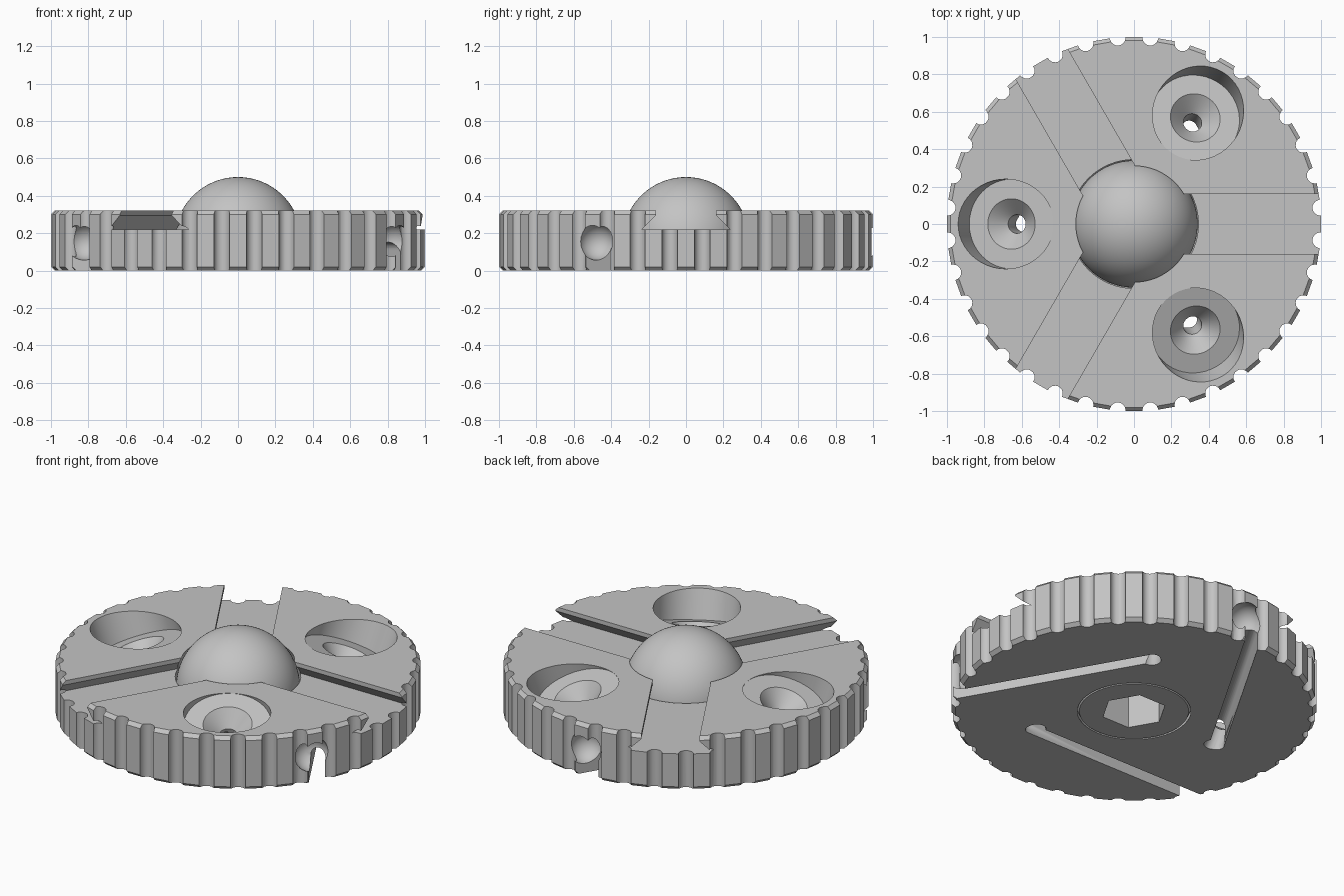
import bpy, bmesh
from math import sin, cos, pi, radians, sqrt
from mathutils import Matrix, Vector

default = bpy.data.objects.get("Cube")
if default:
    bpy.data.objects.remove(default, do_unlink=True)

THICK = 0.32
MID = THICK / 2
BALL_R = 0.34
ARMS = [Matrix.Rotation(radians(a), 4, 'Z') for a in (0, 120, 240)]

grey = bpy.data.materials.new("plain grey")
grey.use_nodes = True
GREY = (0.55, 0.55, 0.55, 1)
grey.diffuse_color = GREY
grey.node_tree.nodes["Principled BSDF"].inputs["Base Color"].default_value = GREY


def polar(deg, r, z=0):
    return Vector((r * cos(radians(deg)), r * sin(radians(deg)), z))


def lathe(profile, sides, matrix=Matrix(), start=0):
    """Solid of revolution from (radius, height) points."""
    bm = bmesh.new()
    verts = [bm.verts.new(polar(start, r, z)) for r, z in profile]
    edges = [bm.edges.new(pair) for pair in zip(verts, verts[1:])]
    bmesh.ops.spin(bm, geom=verts + edges, cent=(0, 0, 0), axis=(0, 0, 1),
                   angle=2 * pi, steps=sides)
    bmesh.ops.remove_doubles(bm, verts=bm.verts, dist=1e-5)
    bm.transform(matrix)
    return bm


def prism(outline, x0, x1):
    """Extrude a (y, z) outline along x."""
    bm = bmesh.new()
    face = bm.faces.new([bm.verts.new((x0, y, z)) for y, z in outline])
    ext = bmesh.ops.extrude_face_region(bm, geom=[face])
    moved = [v for v in ext["geom"] if isinstance(v, bmesh.types.BMVert)]
    bmesh.ops.translate(bm, verts=moved, vec=(x1 - x0, 0, 0))
    return bm


def hull(centres, radius):
    """Convex skin around equal spheres."""
    bm = bmesh.new()
    for c in centres:
        bmesh.ops.create_uvsphere(bm, u_segments=20, v_segments=12, radius=radius,
                                  matrix=Matrix.Translation(c))
    bmesh.ops.delete(bm, geom=bm.faces[:] + bm.edges[:], context='EDGES_FACES')
    out = bmesh.ops.convex_hull(bm, input=bm.verts[:])
    bmesh.ops.delete(bm, geom=[v for v in bm.verts if not v.link_faces], context='VERTS')
    return bm


def make(name, bm, copies=(Matrix(),)):
    """Turn a bmesh into an object holding one or more placed copies."""
    bmesh.ops.recalc_face_normals(bm, faces=bm.faces)
    single = bpy.data.meshes.new(name + "_single")
    bm.to_mesh(single)
    bm.free()
    joined = bmesh.new()
    for m in copies:
        part = single.copy()
        part.transform(m)
        joined.from_mesh(part)
        bpy.data.meshes.remove(part)
    mesh = bpy.data.meshes.new(name)
    joined.to_mesh(mesh)
    joined.free()
    bpy.data.meshes.remove(single)
    mesh.materials.append(grey)
    obj = bpy.data.objects.new(name, mesh)
    bpy.context.collection.objects.link(obj)
    return obj


def activate(obj):
    bpy.ops.object.select_all(action='DESELECT')
    obj.select_set(True)
    bpy.context.view_layer.objects.active = obj


def carve(target, cutter):
    """Subtract the cutter, then discard it."""
    cutter.hide_render = True
    mod = target.modifiers.new(cutter.name, 'BOOLEAN')
    mod.operation = 'DIFFERENCE'
    mod.solver = 'EXACT'
    mod.object = cutter
    activate(target)
    bpy.ops.object.modifier_apply(modifier=mod.name)
    bpy.data.objects.remove(cutter, do_unlink=True)


def finish(obj):
    activate(obj)
    bpy.ops.object.shade_smooth_by_angle(angle=radians(30))


# Disc body with chamfered rim; its corners sit inside the grip notches
R = 1 / cos(radians(5))
body = make("disc_body", lathe(
    [(0, 0), (R - 0.02, 0), (R, 0.02), (R, THICK - 0.02), (R - 0.02, THICK), (0, THICK)],
    36, start=5))

# Spherical seat through the middle
carve(body, make("ball_seat", lathe(
    [(0.35 * sin(pi * i / 32), MID - 0.35 * cos(pi * i / 32)) for i in range(33)], 64)))

# Dovetail slots, open at the rim
half = [(0.235, 0.22), (0.16, 0.295), (0.16, 0.4)]
dovetail = half + [(-y, z) for y, z in reversed(half)]
carve(body, make("dovetail_slots", prism(dovetail, 0.2, 1.2), ARMS))

# Tilted counterbores with countersunk screw holes, between the slots
tilt = Matrix.Translation((0.655, 0, 0.237)) @ Matrix.Rotation(radians(20), 4, 'Y')
screw = [(0, -0.5), (0.05, -0.5), (0.05, -0.085), (0.135, 0), (0.24, 0), (0.24, 0.4), (0, 0.4)]
between = [m @ Matrix.Rotation(radians(60), 4, 'Z') for m in ARMS]
carve(body, make("screw_recesses", lathe(screw, 48, tilt), between))

# Underside channels from each screw hole out to the rim
inner, outer = polar(60, 0.59), polar(331.5, 0.97)
outer += (outer - inner).normalized() * 0.25
ends = [p + Vector((0, 0, z)) for p in (inner, outer) for z in (-0.1, 0.11)]
carve(body, make("channels", hull(ends, 0.042), ARMS))

# Round pockets where the channels leave the rim
carve(body, make("rim_pockets", hull([polar(330, 0.95, 0.155)], 0.1), ARMS))

# Grip notches around the rim
notch = lathe([(0, -0.1), (0.042, -0.1), (0.042, 0.5), (0, 0.5)], 20,
              Matrix.Translation((1, 0, 0)))
carve(body, make("grip_notches", notch,
                 [Matrix.Rotation(radians(5 + 10 * i), 4, 'Z') for i in range(36)]))
finish(body)

# Centre ball, cut flat underneath, with a hexagonal socket
low = math_low = -MID / BALL_R
flat_r = sqrt(BALL_R ** 2 - MID ** 2)
arc = [(0, 0), (flat_r, 0)]
for i in range(1, 33):
    z = radians(-28 + 118 * i / 32)
    arc.append((BALL_R * cos(z), MID + BALL_R * sin(z)))
ball = make("centre_ball", lathe(arc, 64))
carve(ball, make("hex_socket", lathe([(0, -0.1), (0.18, -0.1), (0.18, 0.25), (0, 0.25)], 6)))
finish(ball)
